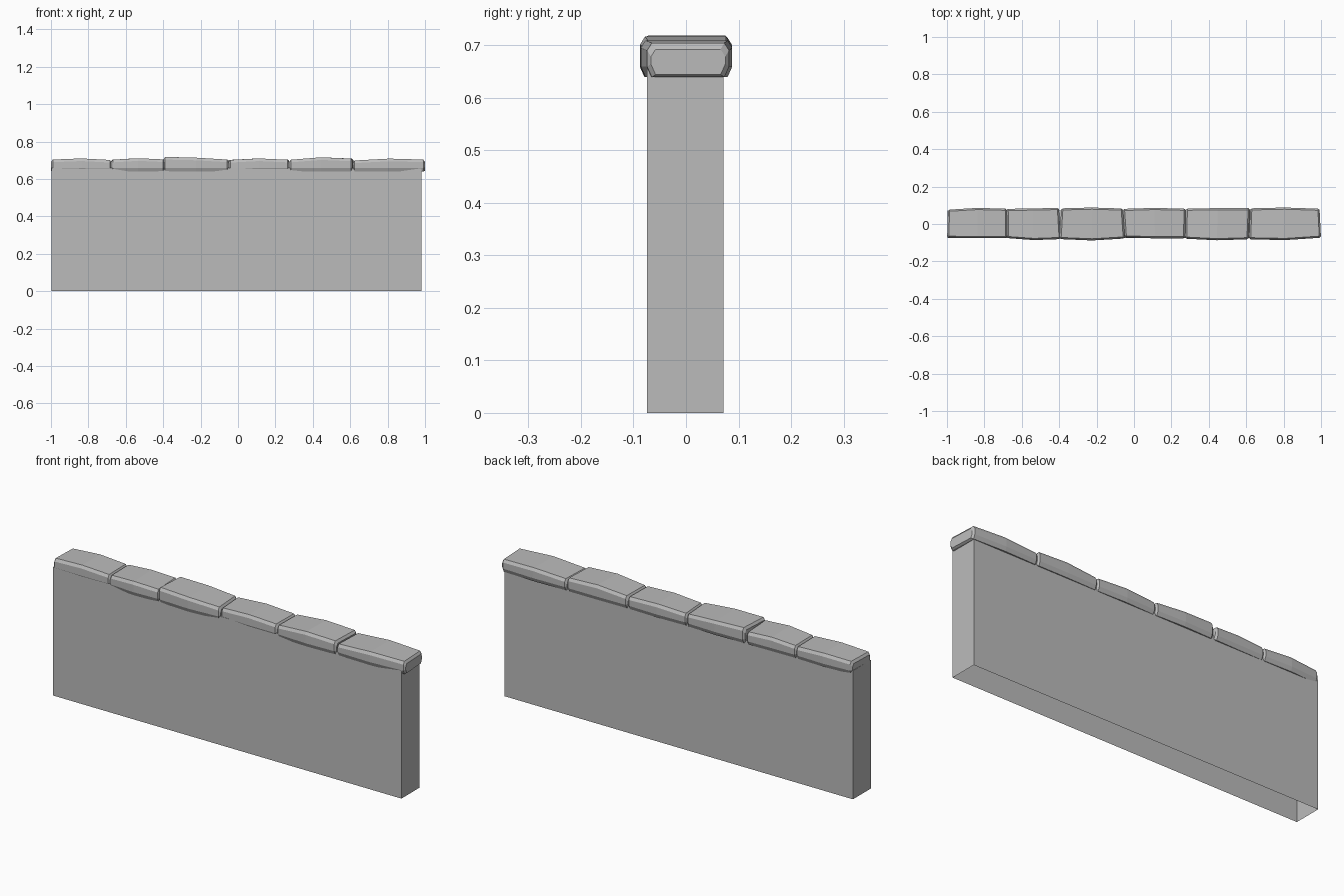
import bpy
import bmesh

cube = bpy.data.objects.get("Cube")
if cube:
    bpy.data.objects.remove(cube, do_unlink=True)

grey = bpy.data.materials.new("stone_grey")
grey.use_nodes = True
grey.diffuse_color = (0.5, 0.5, 0.5, 1)
grey.node_tree.nodes["Principled BSDF"].inputs["Base Color"].default_value = (0.5, 0.5, 0.5, 1)


def finish(name, bm):
    bmesh.ops.recalc_face_normals(bm, faces=bm.faces)
    mesh = bpy.data.meshes.new(name)
    bm.to_mesh(mesh)
    bm.free()
    mesh.materials.append(grey)
    obj = bpy.data.objects.new(name, mesh)
    bpy.context.collection.objects.link(obj)


# Wall body, a box with an open underside
def wall_body(x0, x1, y0, y1, height):
    bm = bmesh.new()
    rings = [[bm.verts.new((x, y, z)) for x, y in ((x0, y0), (x1, y0), (x1, y1), (x0, y1))]
             for z in (0, height)]
    for i in range(4):
        j = (i + 1) % 4
        bm.faces.new((rings[0][i], rings[0][j], rings[1][j], rings[1][i]))
    bm.faces.new(rings[1])
    finish("wall_body", bm)


# Chamfered eight-sided cross-section of a coping stone
def section(bm, x, front, back, top, skew, inset):
    base = 0.639 + inset * 0.4
    top -= inset
    front, back = front + inset * 0.6, back - inset * 0.6
    c = 0.009
    points = [(front + c, base), (back - c, base), (back, base + 0.02), (back, top - 0.014),
              (back - c, top), (front + c, top), (front, top - 0.014), (front, base + 0.02)]
    return [bm.verts.new((x + skew * y, y, z)) for y, z in points]


# One coping stone, lofted through its ends and its swollen middle
def coping_stone(name, x0, x1, skews, fronts, backs, tops):
    bm = bmesh.new()
    bevel, mid = 0.009, (x0 + x1) / 2
    stations = [(x0, 0, 0.012), (x0 + bevel, 0, 0), (mid, 1, 0), (x1 - bevel, 2, 0), (x1, 2, 0.012)]
    skew = (skews[0], sum(skews) / 2, skews[1])
    rings = [section(bm, x, fronts[k], backs[k], tops[k], skew[k], inset)
             for x, k, inset in stations]
    for a, b in zip(rings, rings[1:]):
        for i in range(8):
            j = (i + 1) % 8
            bm.faces.new((a[i], a[j], b[j], b[i]))
    bm.faces.new(rings[0])
    bm.faces.new(rings[-1])
    finish(name, bm)


wall_body(-0.998, 0.98, -0.074, 0.071, 0.66)

# Stone ends, end skews, then front, back and top at start, middle and end
stones = [
    (-0.997, -0.678, (0.03, -0.02), (-0.074, -0.076, -0.075), (0.077, 0.086, 0.082), (0.704, 0.710, 0.702)),
    (-0.680, -0.396, (-0.02, -0.06), (-0.076, -0.086, -0.081), (0.081, 0.083, 0.086), (0.703, 0.711, 0.705)),
    (-0.394, -0.054, (0.06, -0.07), (-0.081, -0.088, -0.078), (0.084, 0.088, 0.083), (0.718, 0.714, 0.704)),
    (-0.054, 0.275, (-0.07, 0.02), (-0.072, -0.077, -0.077), (0.081, 0.086, 0.082), (0.702, 0.710, 0.703)),
    (0.275, 0.616, (0.02, 0.04), (-0.079, -0.087, -0.082), (0.082, 0.085, 0.085), (0.703, 0.716, 0.709)),
    (0.618, 0.996, (0.04, -0.05), (-0.082, -0.086, -0.074), (0.084, 0.088, 0.082), (0.699, 0.709, 0.704)),
]
for n, stone in enumerate(stones, 1):
    coping_stone(f"coping_stone_{n}", *stone)
